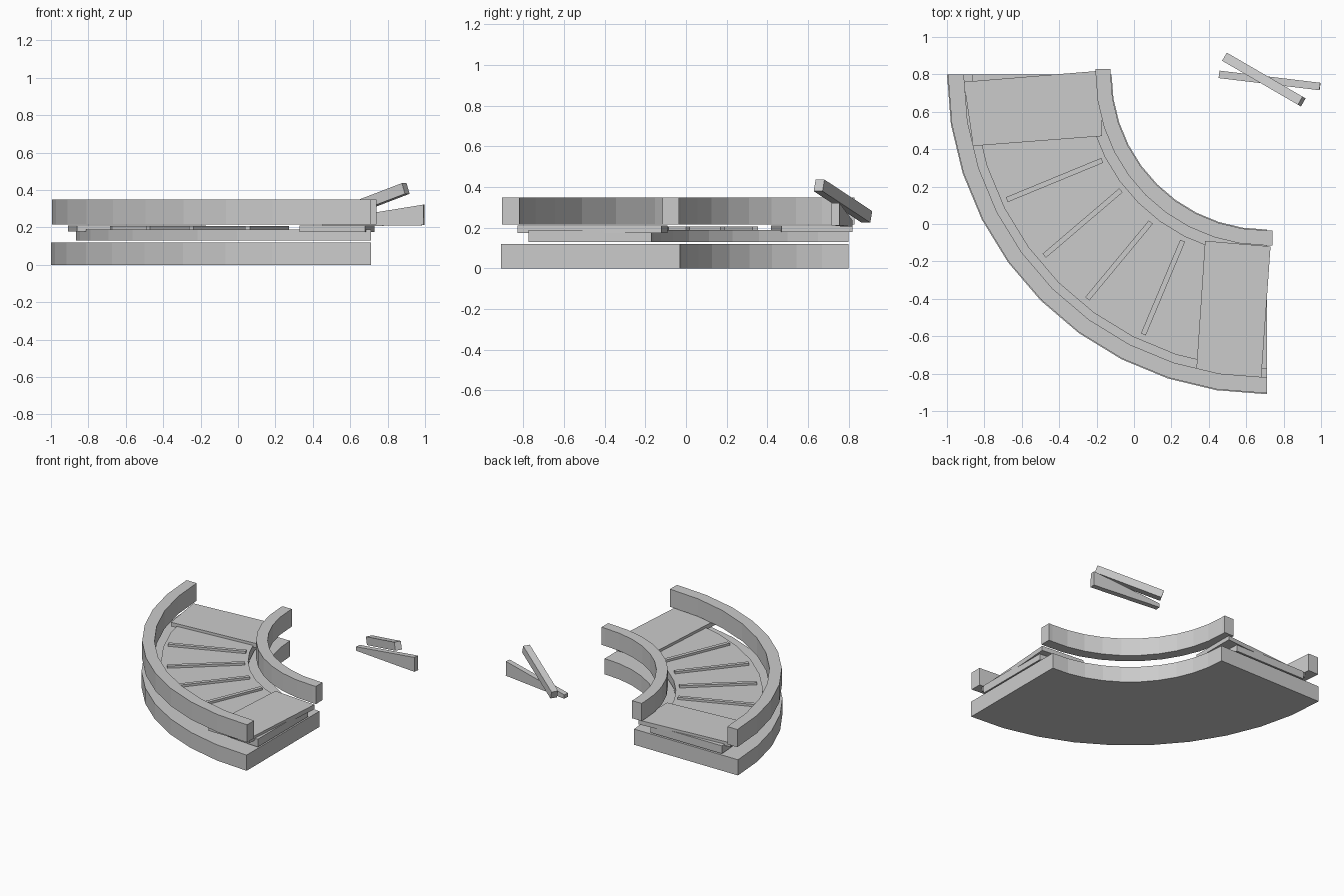
import bpy, bmesh
from math import sin, cos, radians
from mathutils import Vector

if "Cube" in bpy.data.objects:
    bpy.data.objects.remove(bpy.data.objects["Cube"])

CX, CY = 0.71, 0.80          # centre of the bend
SEGS = 10                    # facets per quarter turn


def finish(name, bm):
    bmesh.ops.recalc_face_normals(bm, faces=bm.faces)
    me = bpy.data.meshes.new(name)
    bm.to_mesh(me)
    bm.free()
    ob = bpy.data.objects.new(name, me)
    bpy.context.collection.objects.link(ob)
    return ob


def prism(name, pts, z0, z1):
    """Extrude a plan outline between two heights."""
    bm = bmesh.new()
    f = bm.faces.new([bm.verts.new((x, y, z0)) for x, y in pts])
    up = bmesh.ops.extrude_face_region(bm, geom=[f])["geom"]
    for v in up:
        if isinstance(v, bmesh.types.BMVert):
            v.co.z = z1
    return finish(name, bm)


def arc(r, ext):
    """Quarter arc through the bend, with straight run-outs of length ext."""
    pts = [(CX - r * cos(radians(90 * i / SEGS)), CY - r * sin(radians(90 * i / SEGS)))
           for i in range(SEGS + 1)]
    if ext:
        pts = [(CX - r, CY + ext)] + pts + [(CX + ext, CY - r)]
    return pts


def curved_slab(name, r0, r1, z0, z1, ext=0.0):
    return prism(name, arc(r0, ext) + arc(r1, ext)[::-1], z0, z1)


def bar(name, a, b, w, z0, z1):
    """Straight flat bar between two plan points."""
    a, b = Vector(a), Vector(b)
    n = (b - a).normalized().orthogonal() * (w / 2)
    return prism(name, [tuple(a + n), tuple(b + n), tuple(b - n), tuple(a - n)], z0, z1)


def beam(name, a, b, w, ha, hb):
    """Free beam from a to b with its own height at each end."""
    a, b = Vector(a), Vector(b)
    d = (b - a).normalized()
    s = d.cross(Vector((0, 0, 1))).normalized() * (w / 2)
    u = s.normalized().cross(d)
    bm = bmesh.new()
    ends = []
    for p, h in ((a, ha), (b, hb)):
        ends.append([bm.verts.new(p + s * i + u * h * j)
                     for i, j in ((-1, 0), (1, 0), (1, 1), (-1, 1))])
    bm.faces.new(ends[0])
    bm.faces.new(ends[1])
    for i in range(4):
        k = (i + 1) % 4
        bm.faces.new((ends[0][i], ends[0][k], ends[1][k], ends[1][i]))
    return finish(name, bm)


# Base, raised deck and the two side rails
curved_slab("base", 0.83, 1.71, 0.0, 0.12)
curved_slab("deck", 0.97, 1.575, 0.13, 0.19)
curved_slab("outer_rail", 1.62, 1.705, 0.215, 0.35)
curved_slab("inner_rail", 0.835, 0.915, 0.215, 0.35, ext=0.03)

# Slightly skewed end panels
prism("back_end_panel", [(-0.91, 0.76), (-0.17, 0.82), (-0.17, 0.47), (-0.86, 0.417)], 0.178, 0.21)
prism("right_end_panel", [(0.33, -0.83), (0.38, -0.09), (0.73, -0.12), (0.68, -0.83)], 0.175, 0.21)

# Raised slats across the deck
slats = [((-0.68, 0.13), (-0.17, 0.34)), ((-0.48, -0.17), (-0.07, 0.18)),
         ((-0.25, -0.40), (0.09, 0.01)), ((0.05, -0.59), (0.26, -0.09))]
for i, (a, b) in enumerate(slats):
    bar(f"slat_{i + 1}", a, b, 0.028, 0.17, 0.207)

# Loose pieces off to the side: a wedge and a leaning beam
beam("loose_wedge", (0.455, 0.80, 0.205), (0.995, 0.735, 0.212), 0.04, 0.03, 0.11)
beam("loose_beam", (0.50, 0.885, 0.225), (0.905, 0.65, 0.38), 0.05, 0.06, 0.06)
